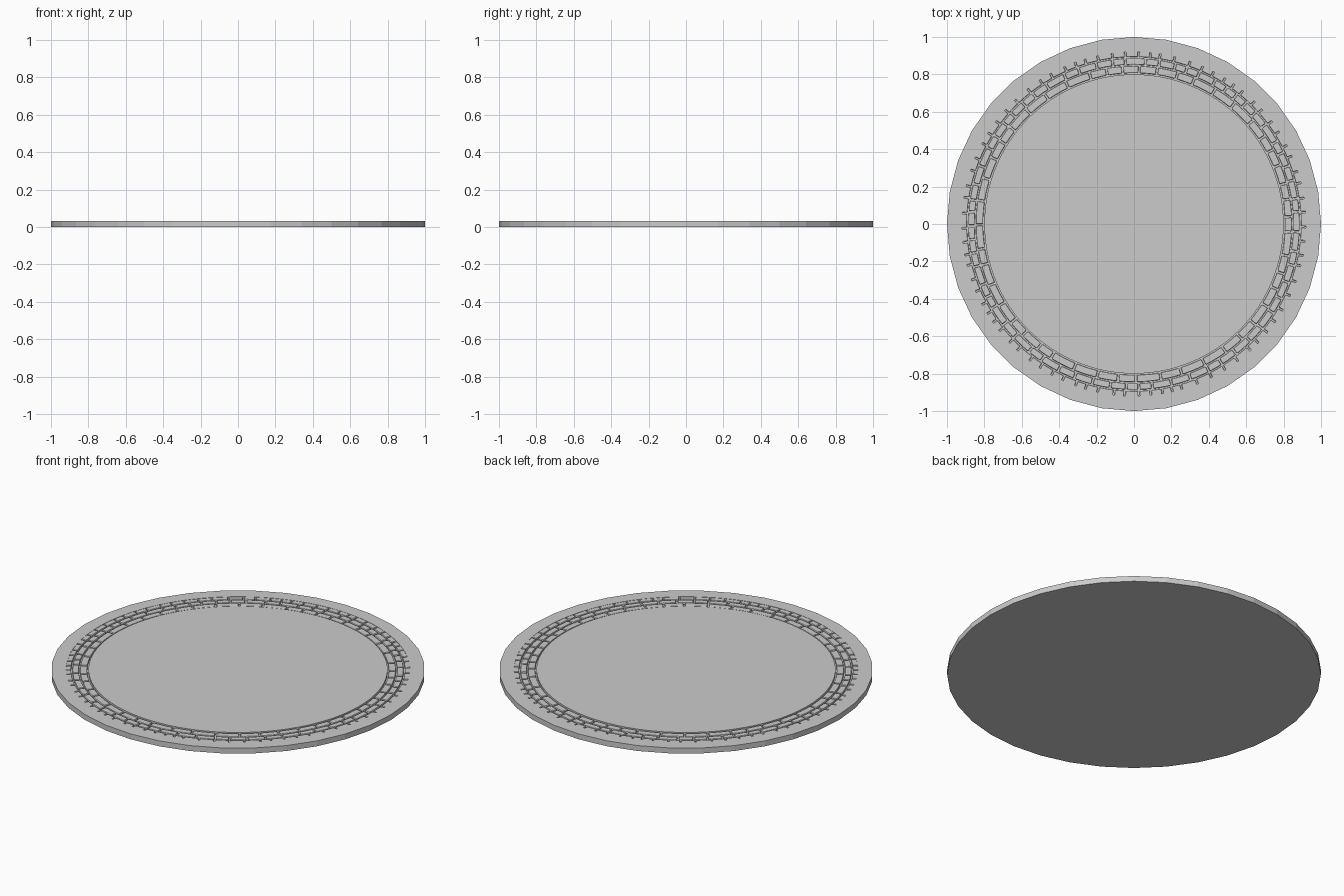
import bpy, bmesh, math, random

if "Cube" in bpy.data.objects:
    bpy.data.objects.remove(bpy.data.objects["Cube"])

random.seed(4)
TOP = 0.032        # top of the slab
FLOOR = 0.018      # bottom of the groove
R_IN, R_OUT = 0.80, 0.92


def new_object(name, bm):
    bmesh.ops.recalc_face_normals(bm, faces=bm.faces)
    me = bpy.data.meshes.new(name)
    bm.to_mesh(me)
    bm.free()
    ob = bpy.data.objects.new(name, me)
    bpy.context.collection.objects.link(ob)
    return ob


def polar(r, a, z):
    return (r * math.cos(a), r * math.sin(a), z)


# 36-sided slab
bm = bmesh.new()
n = 36
low = [bm.verts.new(polar(1, 2 * math.pi * i / n, 0)) for i in range(n)]
high = [bm.verts.new(polar(1, 2 * math.pi * i / n, TOP)) for i in range(n)]
bm.faces.new(low)
bm.faces.new(high)
for i in range(n):
    j = (i + 1) % n
    bm.faces.new((low[i], low[j], high[j], high[i]))
slab = new_object("round_slab", bm)

# ring-shaped cutter for the groove
bm = bmesh.new()
n = 108
profile = [(R_IN, FLOOR), (R_OUT, FLOOR), (R_OUT, 0.1), (R_IN, 0.1)]
rings = [[bm.verts.new(polar(r, 2 * math.pi * i / n, z)) for r, z in profile]
         for i in range(n)]
for i in range(n):
    a, b = rings[i], rings[(i + 1) % n]
    for k in range(4):
        m = (k + 1) % 4
        bm.faces.new((a[k], a[m], b[m], b[k]))
cutter = new_object("groove_cutter", bm)
cutter.hide_render = True
cutter.hide_viewport = True

cut = slab.modifiers.new("groove", 'BOOLEAN')
cut.operation = 'DIFFERENCE'
cut.solver = 'EXACT'
cut.object = cutter


# curved paving stones with uneven lengths
def stone(bm, r0, r1, a0, a1, top):
    steps = 3
    sections = []
    for i in range(steps + 1):
        a = a0 + (a1 - a0) * i / steps
        sections.append([bm.verts.new(polar(r, a, z)) for r, z in
                         ((r0, FLOOR - 0.003), (r1, FLOOR - 0.003), (r1, top), (r0, top))])
    for a, b in zip(sections, sections[1:]):
        for k in range(4):
            m = (k + 1) % 4
            bm.faces.new((a[k], a[m], b[m], b[k]))
    bm.faces.new(sections[0])
    bm.faces.new(sections[-1][::-1])


def stone_row(name, r0, r1, count, gap):
    bm = bmesh.new()
    weights = [random.uniform(0.75, 1.3) for _ in range(count)]
    total = sum(weights)
    a = random.random()
    g = gap / (r0 + r1)
    for w in weights:
        span = 2 * math.pi * w / total
        stone(bm, r0, r1, a + g, a + span - g, TOP - random.uniform(0.001, 0.002))
        a += span
    ob = new_object(name, bm)
    bev = ob.modifiers.new("rounded_edges", 'BEVEL')
    bev.width = 0.005
    bev.segments = 2
    bev.limit_method = 'ANGLE'
    bev.angle_limit = math.radians(40)


stone_row("inner_stones", 0.807, 0.845, 48, 0.010)
stone_row("middle_stones", 0.852, 0.886, 64, 0.010)
stone_row("outer_stones", 0.893, 0.926, 80, 0.008)
